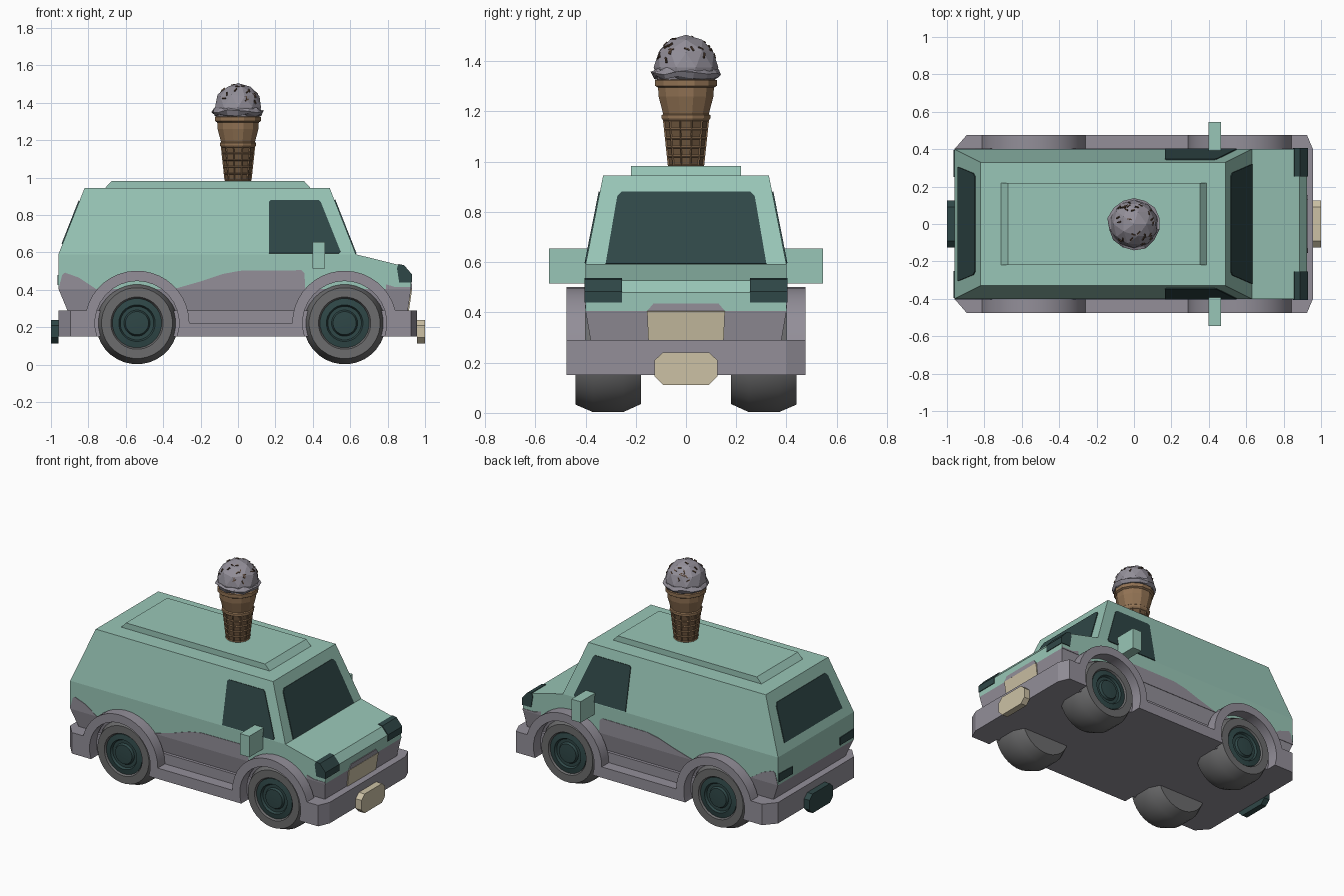
import bpy, bmesh, math, random
from mathutils import Vector, Matrix

if "Cube" in bpy.data.objects:
    bpy.data.objects.remove(bpy.data.objects["Cube"])

random.seed(4)


def material(name, r, g, b):
    m = bpy.data.materials.new(name)
    lin = [((c / 255 + 0.055) / 1.055) ** 2.4 for c in (r, g, b)]
    m.diffuse_color = (*lin, 1)
    m.use_nodes = True
    m.node_tree.nodes["Principled BSDF"].inputs["Base Color"].default_value = m.diffuse_color
    return m


GREEN = material("mint paint", 153, 198, 183)
GREY = material("lilac grey", 147, 143, 153)
DARK = material("dark teal glass", 47, 71, 71)
BEIGE = material("beige", 204, 193, 165)
TYRE = material("tyre grey", 108, 108, 109)
CONE = material("wafer brown", 146, 115, 84)
GROOVE = material("wafer shadow brown", 110, 86, 62)
SPRINKLE = material("sprinkle brown", 84, 64, 50)


def finish(name, bm, mats, smooth=False):
    bmesh.ops.remove_doubles(bm, verts=bm.verts, dist=1e-5)
    bmesh.ops.recalc_face_normals(bm, faces=bm.faces)
    me = bpy.data.meshes.new(name)
    bm.to_mesh(me)
    bm.free()
    for m in mats:
        me.materials.append(m)
    ob = bpy.data.objects.new(name, me)
    bpy.context.collection.objects.link(ob)
    if smooth:
        bpy.context.view_layer.objects.active = ob
        ob.select_set(True)
        bpy.ops.object.shade_smooth_by_angle(angle=math.radians(25))
        ob.select_set(False)
    return ob


def add_loft(bm, ring_a, ring_b, skip=(), mat=0):
    """Capped skin between two rings; skip leaves hidden strips open."""
    a = [bm.verts.new(p) for p in ring_a]
    b = [bm.verts.new(p) for p in ring_b]
    n = len(a)
    faces = [bm.faces.new(a), bm.faces.new(b[::-1])]
    for i in range(n):
        if i not in skip:
            j = (i + 1) % n
            faces.append(bm.faces.new((a[i], b[i], b[j], a[j])))
    for f in faces:
        f.material_index = mat


def loft(name, ring_a, ring_b, mat, smooth=False):
    bm = bmesh.new()
    add_loft(bm, ring_a, ring_b)
    return finish(name, bm, [mat], smooth)


def slab(name, pts, offset, mat):
    """Polygon pushed along an offset: plates and simple prisms."""
    o = Vector(offset)
    return loft(name, pts, [Vector(p) + o for p in pts], mat)


def lathe(name, profile, sides, mats, axis="Z", loc=(0, 0, 0), smooth=False, rule=None):
    bm = bmesh.new()
    rings = []
    for r, h in profile:
        ring = []
        for i in range(sides):
            t = 2 * math.pi * (i + 0.5) / sides
            c, s = r * math.cos(t), r * math.sin(t)
            p = (c, s, h) if axis == "Z" else (c, h, s)
            ring.append(bm.verts.new(Vector(p) + Vector(loc)))
        rings.append(ring)
    for a, b in zip(rings, rings[1:]):
        for i in range(sides):
            j = (i + 1) % sides
            bm.faces.new((a[i], a[j], b[j], b[i]))
    bm.faces.new(rings[0])
    bm.faces.new(rings[-1])
    if rule:
        bmesh.ops.recalc_face_normals(bm, faces=bm.faces)
        rule(bm)
    return finish(name, bm, mats, smooth)


# --- Van body: grey underside, mid body with bonnet, tapered cabin
def flip(pts):
    return [(x, -y, z) for x, y, z in pts]


under = [(-.912, .38, .29), (-.96, .4, .405), (.925, .4, .405), (.908, .38, .29)]
mid = [(.63, .4, .59), (.885, .4, .527), (.925, .4, .48), (.925, .4, .405),
       (-.96, .4, .405), (-.96, .4, .59)]
cabin = [(.63, .4, .59), (.49, .33, .945), (-.82, .33, .945), (-.96, .4, .59)]
bm = bmesh.new()
add_loft(bm, under, flip(under), skip=(1, 3), mat=1)
add_loft(bm, mid, flip(mid), skip=(3, 5))
add_loft(bm, cabin, flip(cabin), skip=(3,))
finish("van_body", bm, [GREEN, GREY])

# Raised roof panel
roof = [(-.71, .218, .945), (-.675, .218, .983), (.352, .218, .983), (.387, .218, .945)]
loft("roof_panel", roof, flip(roof), GREEN)

# --- Lower frame, wheel arches, sills and bumpers
chassis = [(-.96, .4, .15), (-.96, .4, .29), (.957, .4, .29), (.957, .4, .15)]
loft("chassis", chassis, flip(chassis), GREY)

WHEELS, AXLE = (-.54, .57), .222


def arc(cx, r, a0, a1, n=18):
    return [(cx + r * math.cos(math.radians(a0 + (a1 - a0) * i / n)),
             AXLE + r * math.sin(math.radians(a0 + (a1 - a0) * i / n))) for i in range(n + 1)]


low = math.degrees(math.asin((.15 - AXLE) / .225))
outer = math.degrees(math.asin((.29 - AXLE) / .28))
skirt = [(-.96, .15), (-.96, .29)]
skirt += arc(WHEELS[0], .28, 180 - outer, 0) + arc(WHEELS[1], .28, 180, outer)
skirt += [(.957, .29), (.957, .15)]
for cx in reversed(WHEELS):
    skirt += arc(cx, .225, low, 180 - low)

for s, side in ((-1, "right"), (1, "left")):
    loft(f"{side}_skirt", [(x, s * .4, z) for x, z in skirt],
         [(min(max(x, -.895), .925), s * .475, z) for x, z in skirt], GREY, True)

    # Wheels
    for cx, end in zip(WHEELS, ("rear", "front")):
        lathe(f"{end}_{side}_tyre",
              [(.12, s * .18), (.188, s * .18), (.22, s * .25), (.22, s * .37), (.19, s * .44),
               (.14, s * .44), (.13, s * .42)],
              32, [TYRE], "Y", (cx, 0, AXLE), True)
        lathe(f"{end}_{side}_hubcap",
              [(.132, s * .415), (.132, s * .43), (.098, s * .436), (.09, s * .422), (.07, s * .422),
               (.062, s * .436), (.03, s * .438)],
              24, [DARK], "Y", (cx, 0, AXLE), True)

    # Side window on the sloping cabin wall
    def wall(x, z):
        return (x, s * (.4 - (z - .59) * .07 / .355), z)
    slab(f"{side}_side_window",
         [wall(x, z) for x, z in ((.165, .595), (.165, .87), (.175, .88), (.43, .88), (.442, .87),
                                  (.548, .605), (.54, .595))], (0, s * .005, .001), DARK)

    # Grey splash panels along the lower side
    for part, pts in (("rear", ((-.96, .405), (-.94, .48), (-.925, .492), (-.85, .465), (-.76, .405))),
                      ("middle", ((-.34, .405), (-.2, .445), (-.08, .485), (.01, .502), (.34, .505),
                                  (.355, .49), (.36, .405))),
                      ("front", ((.79, .405), (.79, .43), (.84, .415), (.925, .415), (.925, .405)))):
        slab(f"{side}_{part}_splash_panel", [(x, s * .4, z) for x, z in pts], (0, s * .003, 0), GREY)

    # Wrap-around headlight, tail light, wing mirror
    lamp = [(.862, .44), (.85, .515), (.858, .538), (.888, .532), (.93, .483), (.93, .44)]
    loft(f"{side}_headlight", [(x, s * .255, z) for x, z in lamp],
         [(x, s * .405, z) for x, z in lamp], DARK)
    slab(f"{side}_tail_light", [(-.96, s * y, z) for y, z in
                                ((.25, .425), (.25, .475), (.395, .48), (.395, .425))], (-.005, 0, 0), DARK)
    slab(f"{side}_mirror", [(.397, s * .385, .515), (.465, s * .385, .515),
                            (.465, s * .385, .655), (.397, s * .385, .655)], (0, s * .16, 0), GREEN)

# --- Windscreen and rear window on the sloping ends
for name, x0, dx, w0, w1, z0, z1 in (("windscreen", .63, -.14, .32, .268, .592, .88),
                                     ("rear_window", -.96, .14, .305, .265, .645, .875)):
    d = math.copysign(.005, x0)
    pts = [(w0, z0), (w1 + .006, z1 - .02), (w1 - .012, z1), (-w1 + .012, z1), (-w1 - .006, z1 - .02), (-w0, z0)]
    slab(name, [(x0 + dx * (z - .59) / .355, y, z) for y, z in pts], (d, 0, .002), DARK)

# --- Grille and number plates
slab("grille", [(.908, -.15, .29), (.908, .15, .29), (.925, .155, .405), (.925, -.155, .405)],
     (.006, 0, -.001), BEIGE)
slab("grille_surround", [(.925, -.155, .405), (.925, .155, .405), (.925, .13, .435), (.925, -.13, .435)],
     (.005, 0, 0), GREY)
octagon = [(-.125, .145), (-.125, .21), (-.092, .24), (.092, .24), (.125, .21), (.125, .145),
           (.092, .112), (-.092, .112)]
slab("front_plate", [(.957, y, z) for y, z in octagon], (.043, 0, 0), BEIGE)
slab("rear_plate", [(-.96, y, z) for y, z in octagon], (-.04, 0, 0), DARK)


# --- Ice cream cone on the roof: pressed wafer squares on the lower part
def wafer(bm):
    cells = [f for f in bm.faces if f.calc_center_median().z < 1.165 and abs(f.normal.z) < .5]
    bmesh.ops.inset_individual(bm, faces=cells, thickness=.006, depth=-.005)
    for f in cells:
        f.material_index = 1


lathe("wafer_cone",
      [(.07, .98)] + [(.075 + .004 * i, .985 + .036 * i) for i in range(6)] +
      [(.1, 1.172), (.1, 1.185), (.094, 1.19), (.113, 1.26), (.115, 1.295), (.127, 1.302), (.127, 1.325), (.1, 1.33)],
      12, [CONE, GROOVE], rule=wafer)

# Scoop with a wavy melted rim
bm = bmesh.new()
bmesh.ops.create_icosphere(bm, subdivisions=2, radius=.129, matrix=Matrix.Translation((0, 0, 1.376)))
bmesh.ops.delete(bm, geom=[v for v in bm.verts if v.co.z < 1.3], context="VERTS")
finish("ice_cream_scoop", bm, [GREY])


def wavy(bm):
    for v in bm.verts:
        v.co.x *= random.uniform(.95, 1.03)
        v.co.y *= random.uniform(.95, 1.03)
        v.co.z += random.uniform(-.008, .008)


lathe("melted_rim", [(.11, 1.328), (.128, 1.336), (.142, 1.354), (.128, 1.366), (.115, 1.38)],
      14, [GREY], rule=wavy)

# Sprinkles
bm = bmesh.new()
for i in range(30):
    d = Vector((random.uniform(-1, 1), random.uniform(-1, 1), random.uniform(.2, 1))).normalized()
    turn = d.to_track_quat("Z", "Y").to_matrix().to_4x4() @ Matrix.Rotation(random.uniform(0, 3.14), 4, "Z")
    bmesh.ops.create_cube(bm, size=1, matrix=Matrix.Translation(Vector((0, 0, 1.376)) + d * .124) @ turn
                          @ Matrix.Diagonal((.022, .006, .008, 1)))
finish("sprinkles", bm, [SPRINKLE])
